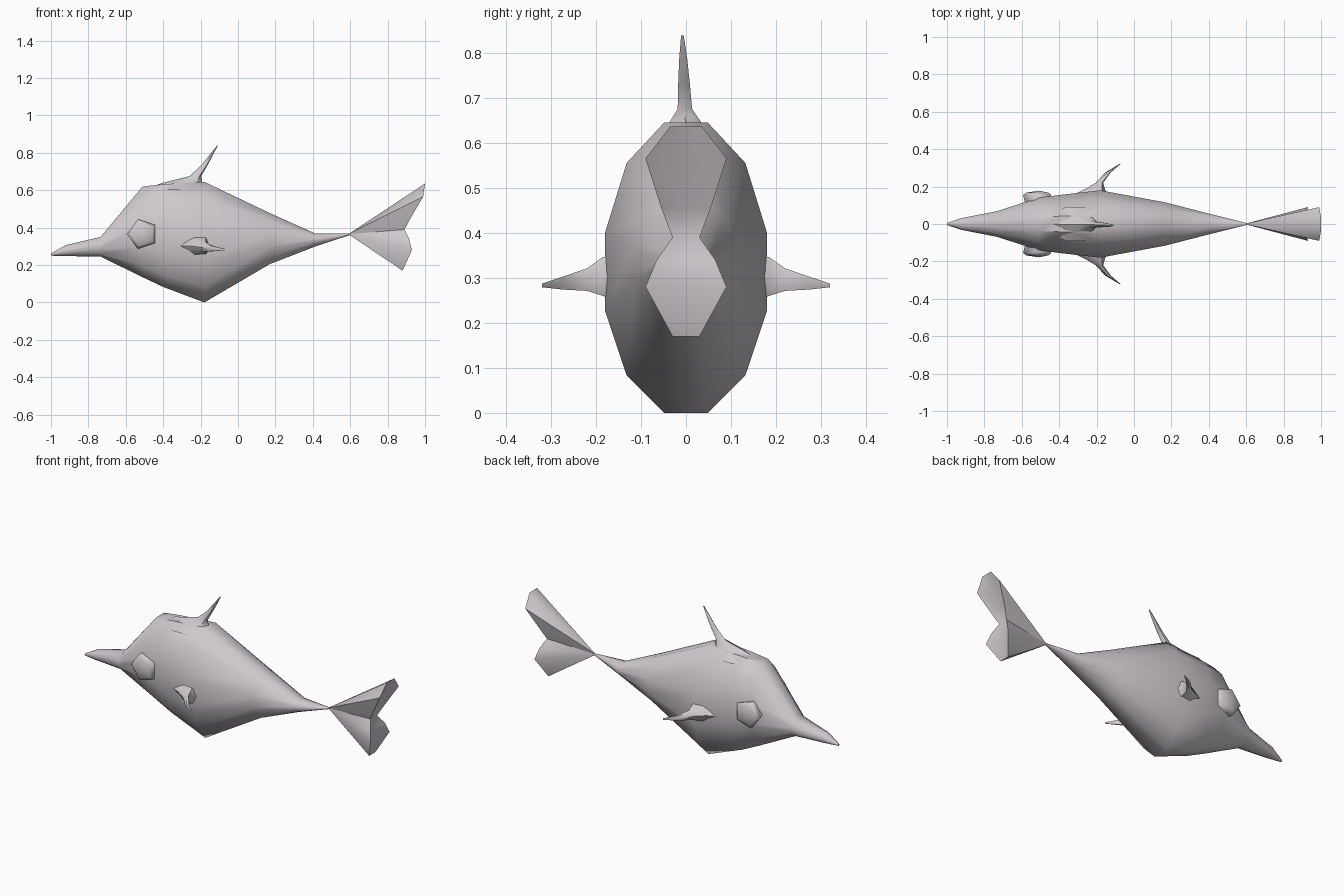
import bpy, bmesh, math
from math import sin, cos, pi, radians

if "Cube" in bpy.data.objects:
    bpy.data.objects.remove(bpy.data.objects["Cube"])

grey = bpy.data.materials.new("pale_grey")
grey.diffuse_color = (0.62, 0.58, 0.61, 1)
grey.use_nodes = True
grey.node_tree.nodes["Principled BSDF"].inputs["Base Color"].default_value = grey.diffuse_color


def finish(bm, name, angle=40):
    bmesh.ops.recalc_face_normals(bm, faces=bm.faces)
    me = bpy.data.meshes.new(name)
    bm.to_mesh(me)
    bm.free()
    me.materials.append(grey)
    ob = bpy.data.objects.new(name, me)
    bpy.context.collection.objects.link(ob)
    bpy.ops.object.select_all(action='DESELECT')
    ob.select_set(True)
    bpy.context.view_layer.objects.active = ob
    bpy.ops.object.shade_smooth_by_angle(angle=radians(angle))
    return ob


def loft(name, rings, angle=40):
    """Skin a closed tube through rings of equal length."""
    bm = bmesh.new()
    vs = [[bm.verts.new(p) for p in r] for r in rings]
    n = len(vs[0])
    for a, b in zip(vs, vs[1:]):
        for i in range(n):
            j = (i + 1) % n
            bm.faces.new((a[i], a[j], b[j], b[i]))
    bm.faces.new(vs[0])
    bm.faces.new(vs[-1])
    return finish(bm, name, angle)


# Body: x, top z, bottom z, height of widest point, half width
body = [(-1.0, .262, .25, .256, .006), (-.92, .307, .248, .275, .032),
        (-.735, .35, .245, .30, .068), (-.51, .62, .135, .36, .14),
        (-.40, .632, .083, .34, .155), (-.18, .645, .0, .31, .18),
        (.17, .478, .205, .33, .115), (.41, .37, .298, .335, .053),
        (.60, .369, .361, .365, .006)]
rings = []
for x, top, bot, mid, w in body:
    ring = []
    for i in range(12):
        a = (i + .5) * pi / 6
        c = cos(a) / cos(pi / 12)
        z = mid + c * ((top - mid) if c > 0 else (mid - bot))
        ring.append((x, sin(a) * w / sin(5 * pi / 12), z))
    rings.append(ring)
loft("body", rings, 45)


def blade(x0, x1, t):
    """Six-sided fin section as (chord position, thickness) pairs."""
    d = x1 - x0
    return [(x0, 0), (x0 + .4 * d, t), (x0 + .85 * d, t), (x1, 0),
            (x0 + .85 * d, -t), (x0 + .4 * d, -t)]


# Back fin: front x, rear x, height, half thickness
fin = [(-.50, -.17, .60, .09), (-.41, -.19, .638, .04), (-.26, -.197, .675, .016),
       (-.20, -.165, .73, .013), (-.155, -.135, .785, .009), (-.113, -.108, .838, .003)]
loft("back_fin", [[(x, y - .008 * (z - .6) / .24, z) for x, y in blade(a, b, t)]
                  for a, b, z, t in fin], 50)

# Side fins: front x, rear x, y, centre z, half thickness
side = [(-.34, -.14, .15, .30, .05), (-.265, -.155, .185, .303, .043),
        (-.205, -.165, .22, .296, .025), (-.155, -.125, .275, .288, .014),
        (-.08, -.072, .32, .283, .004)]
for s, label in ((-1, "right"), (1, "left")):
    loft("side_fin_" + label, [[(x, s * y, z + h) for x, h in blade(a, b, t)]
                               for a, b, y, z, t in side], 50)

    # Eyes: five-sided low domes
    bm = bmesh.new()
    levels = []
    for y, r in ((.10, .07), (.155, .083), (.168, .065)):
        levels.append([bm.verts.new((-.51 + r * cos(pi + i * 2 * pi / 5), s * y,
                                     .366 + r * sin(pi + i * 2 * pi / 5)))
                       for i in range(5)])
    for lo, hi in zip(levels, levels[1:]):
        for i in range(5):
            j = (i + 1) % 5
            bm.faces.new((lo[i], lo[j], hi[j], hi[i]))
    tip = bm.verts.new((-.51, s * .178, .366))
    for i in range(5):
        bm.faces.new((levels[-1][i], levels[-1][(i + 1) % 5], tip))
    bm.faces.new(levels[0])
    finish(bm, "eye_" + label, 60)

# Tail: fan from a point to a two-lobed end; x, half width, z of the end rim
rim = [(1.0, .035, .636), (.99, .09, .565), (.925, .055, .455), (.89, .03, .39),
       (.915, .065, .34), (.93, .09, .28), (.88, .03, .17)]
bm = bmesh.new()
root = bm.verts.new((.59, 0, .365))
lft = [bm.verts.new((x, w, z)) for x, w, z in rim]
rgt = [bm.verts.new((x, -w, z)) for x, w, z in rim]
# sunken centre line of the end face
dip = [bm.verts.new((x - d, 0, z)) for (x, w, z), d in
       zip(rim, (0, .03, .015, 0, .01, .02, 0))]
for row in (lft, rgt):
    for i in range(6):
        bm.faces.new((root, row[i], row[i + 1]))
        bm.faces.new((row[i], row[i + 1], dip[i + 1], dip[i]))
for i in (0, 6):
    bm.faces.new((root, lft[i], dip[i]))
    bm.faces.new((root, dip[i], rgt[i]))
finish(bm, "tail", 45)
